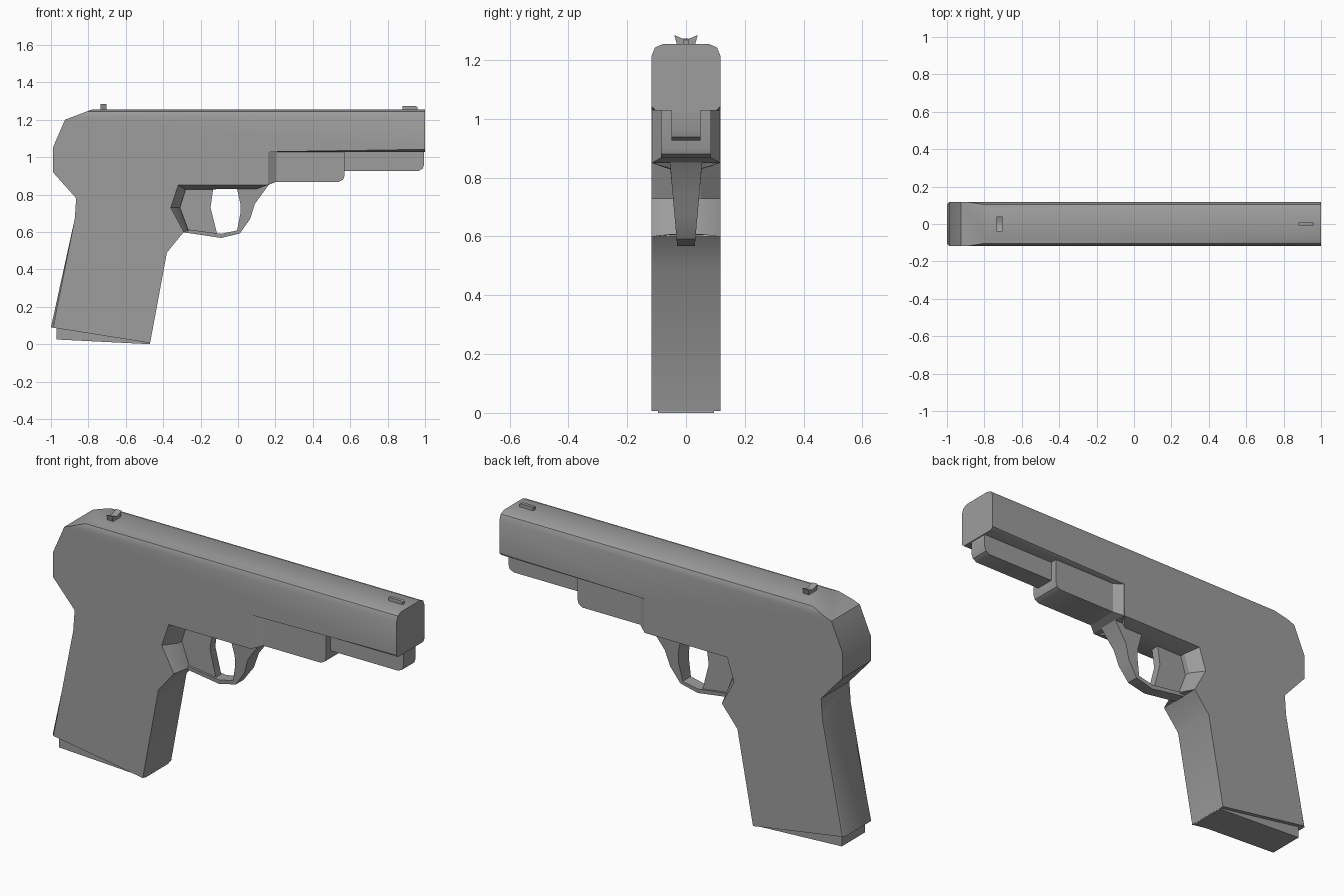
import bpy, bmesh, math

if "Cube" in bpy.data.objects:
    bpy.data.objects.remove(bpy.data.objects["Cube"])

W = 0.117  # half width of the body

gunmetal = bpy.data.materials.new("dark_grey")
gunmetal.diffuse_color = (0.34, 0.34, 0.34, 1)
gunmetal.use_nodes = True
gunmetal.node_tree.nodes["Principled BSDF"].inputs["Base Color"].default_value = gunmetal.diffuse_color


def finish(name, bm, angle=30):
    bmesh.ops.recalc_face_normals(bm, faces=bm.faces)
    mesh = bpy.data.meshes.new(name)
    bm.to_mesh(mesh)
    bm.free()
    mesh.materials.append(gunmetal)
    ob = bpy.data.objects.new(name, mesh)
    bpy.context.collection.objects.link(ob)
    bpy.ops.object.select_all(action='DESELECT')
    ob.select_set(True)
    bpy.context.view_layer.objects.active = ob
    bpy.ops.object.shade_smooth_by_angle(angle=math.radians(angle))
    return ob


def loft(sections):
    """Skin matching closed loops of 3D points and cap both ends."""
    bm = bmesh.new()
    rings = [[bm.verts.new(p) for p in s] for s in sections]
    n = len(rings[0])
    for a, b in zip(rings, rings[1:]):
        for i in range(n):
            j = (i + 1) % n
            bm.faces.new((a[i], a[j], b[j], b[i]))
    bm.faces.new(rings[0])
    bm.faces.new(rings[-1])
    bmesh.ops.recalc_face_normals(bm, faces=bm.faces)
    return bm


def side_profile(pts, half):
    """Extrude an x/z outline across y; half is a width or a function of z."""
    h = half if callable(half) else (lambda z: half)
    return loft([[(x, s * h(z), z) for x, z in pts] for s in (-1, 1)])


def bevel_between(bm, p, q, offset, segments):
    """Bevel the left and right edges running between two outline points."""
    def at(v, c):
        return abs(v.co.y) > W - 1e-3 and math.hypot(v.co.x - c[0], v.co.z - c[1]) < 0.03
    edges = []
    for e in bm.edges:
        a, b = e.verts[0], e.verts[1]
        if a.co.y * b.co.y > 0 and ((at(a, p) and at(b, q)) or (at(b, p) and at(a, q))):
            edges.append(e)
    bmesh.ops.bevel(bm, geom=edges, offset=offset, segments=segments,
                    profile=0.5, affect='EDGES')


# Slide and frame with the grip, one continuous side outline
outline = [(-0.78, 1.255), (1.0, 1.255), (1.0, 1.028), (0.16, 1.028),
           (0.16, 0.85), (-0.32, 0.85), (-0.36, 0.73), (-0.29, 0.60),
           (-0.38, 0.49), (-0.47, 0.006), (-1.0, 0.09), (-0.873, 0.67),
           (-0.865, 0.78), (-0.99, 0.92), (-0.99, 1.05), (-0.925, 1.20)]
bm = side_profile(outline, W)
bevel_between(bm, outline[10], outline[11], 0.012, 1)
bevel_between(bm, outline[2], outline[3], 0.014, 1)
bevel_between(bm, outline[0], outline[1], 0.04, 2)
finish("body", bm, 40)

# Magazine base, inset below the slanted grip end
bm = side_profile([(-0.97, 0.12), (-0.97, 0.025), (-0.47, 0.0), (-0.48, 0.05)], 0.096)
finish("magazine_base", bm)

# Tapered shoulder where the frame narrows
bm = loft([[(x, -h, z), (x, h, z), (x, h, 1.03), (x, -h, 1.03)]
           for x, h, z in ((0.158, W, 0.85), (0.205, 0.085, 0.868))])
finish("frame_shoulder", bm)

# Stepped housings under the slide, with rounded lower front corners
for name, x0, x1, z0, half in (("lower_housing", 0.19, 0.57, 0.868, 0.085),
                               ("front_housing", 0.55, 0.995, 0.926, 0.05)):
    bm = side_profile([(x0, 1.04), (x0, z0), (x1 - 0.03, z0),
                       (x1 - 0.008, z0 + 0.012), (x1, z0 + 0.035), (x1, 1.04)], half)
    finish(name, bm)

# Flare from the full-width frame in to the narrow guard
inside = [(-0.40, 0.60), (-0.42, 0.90), (0.16, 0.90)]
wide = [(0.16, 0.85), (-0.32, 0.85), (-0.36, 0.73), (-0.29, 0.60)] + inside
narrow = [(0.10, 0.83), (-0.28, 0.827), (-0.31, 0.73), (-0.265, 0.607)] + inside
bm = loft([[(x, y, z) for x, z in p] for y, p in
           ((-0.1165, wide), (-0.05, narrow), (0.05, narrow), (0.1165, wide))])
finish("guard_flare", bm)


# Trigger guard, thinner towards the bottom
def guard_width(z):
    return 0.03 + 0.025 * max(0, min(1, (z - 0.57) / 0.28))


guard = [(0.17, 0.86), (0.09, 0.75), (0.065, 0.67), (0.01, 0.592), (-0.09, 0.568),
         (-0.29, 0.598), (-0.30, 0.63), (-0.262, 0.613), (-0.09, 0.590), (-0.005, 0.608),
         (0.013, 0.70), (0.013, 0.75), (-0.005, 0.83), (-0.005, 0.86)]
finish("trigger_guard", side_profile(guard, guard_width))

# Trigger
bm = side_profile([(-0.13, 0.85), (-0.147, 0.73), (-0.11, 0.582),
                   (-0.28, 0.605), (-0.33, 0.73), (-0.29, 0.85)], 0.022)
finish("trigger", bm)

# Sights: notched rear block and thin front blade
notch = [(-0.03, 1.25), (0.03, 1.25), (0.04, 1.285), (0.008, 1.272),
         (-0.008, 1.272), (-0.04, 1.285)]
bm = loft([[(x, y, z) for y, z in notch] for x in (-0.735, -0.702)])
finish("rear_sight", bm)
bm = side_profile([(0.88, 1.25), (0.96, 1.25), (0.96, 1.268), (0.95, 1.273), (0.88, 1.273)], 0.009)
finish("front_sight", bm)
